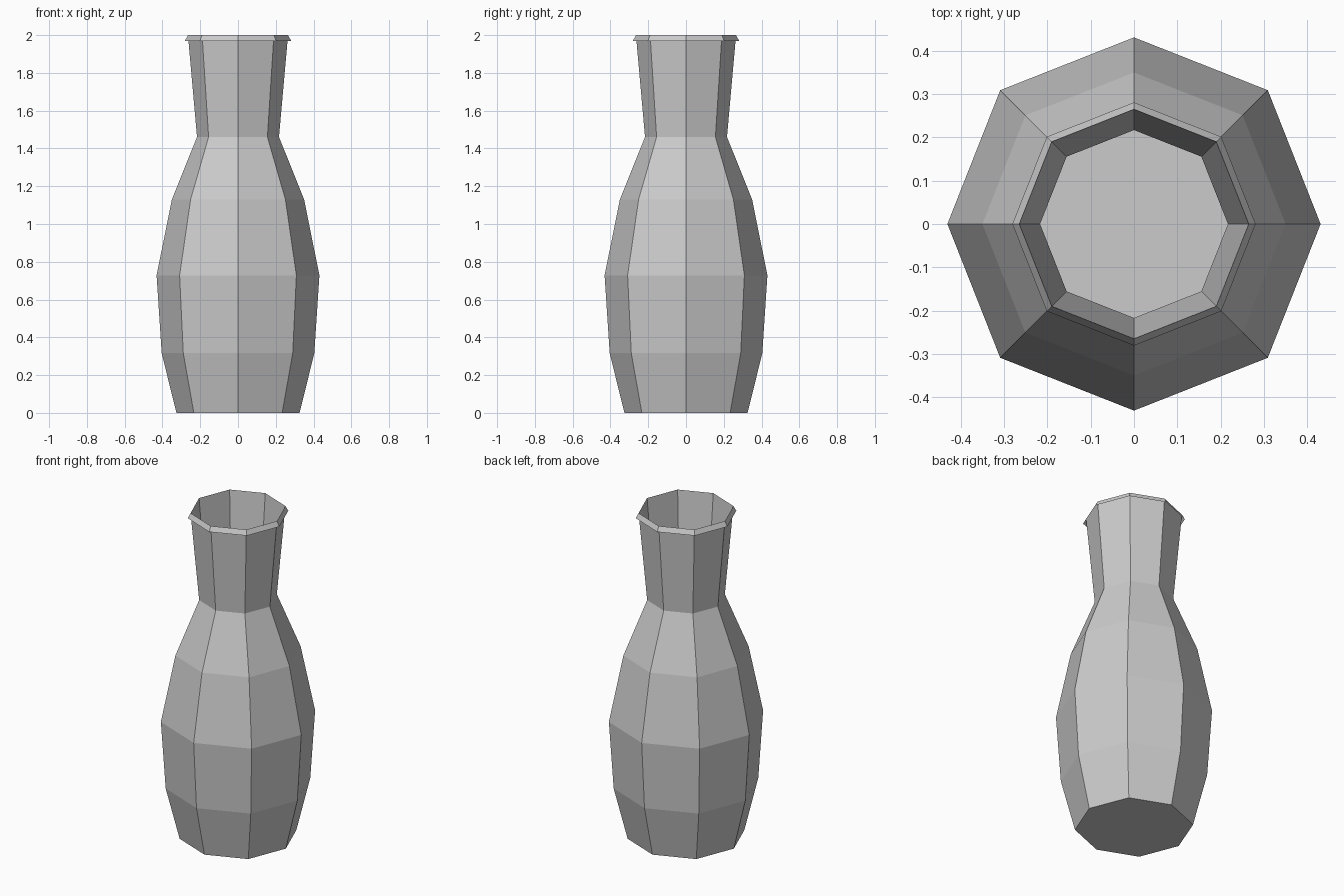
import bpy, bmesh
from math import cos, sin, pi

if "Cube" in bpy.data.objects:
    bpy.data.objects.remove(bpy.data.objects["Cube"])

SIDES = 8
# (radius, height) from the base up to the rim, then folded down as a lip
PROFILE = [(0.326, 0.0), (0.404, 0.316), (0.431, 0.728), (0.35, 1.13),
           (0.217, 1.461), (0.265, 2.0), (0.281, 1.97)]


def ring(bm, radius, z):
    verts = []
    for i in range(SIDES):
        r = radius * (1.014 if i % 2 else 1.0)  # diagonal corners sit slightly further out
        a = 2 * pi * i / SIDES
        verts.append(bm.verts.new((r * cos(a), r * sin(a), z)))
    return verts


# Thin-walled faceted vase: floor, body, flared neck and lip
bm = bmesh.new()
rings = [ring(bm, r, z) for r, z in PROFILE]
bm.faces.new(rings[0][::-1])
for low, high in zip(rings, rings[1:]):
    for i in range(SIDES):
        j = (i + 1) % SIDES
        bm.faces.new((low[i], low[j], high[j], high[i]))
# The lip folds back over the neck, so turn its faces outward
bm.normal_update()
for f in bm.faces:
    c = f.calc_center_median()
    if c.z > 0.01 and f.normal.x * c.x + f.normal.y * c.y < 0:
        f.normal_flip()

mesh = bpy.data.meshes.new("vase")
bm.to_mesh(mesh)
bm.free()
vase = bpy.data.objects.new("vase", mesh)
bpy.context.collection.objects.link(vase)
